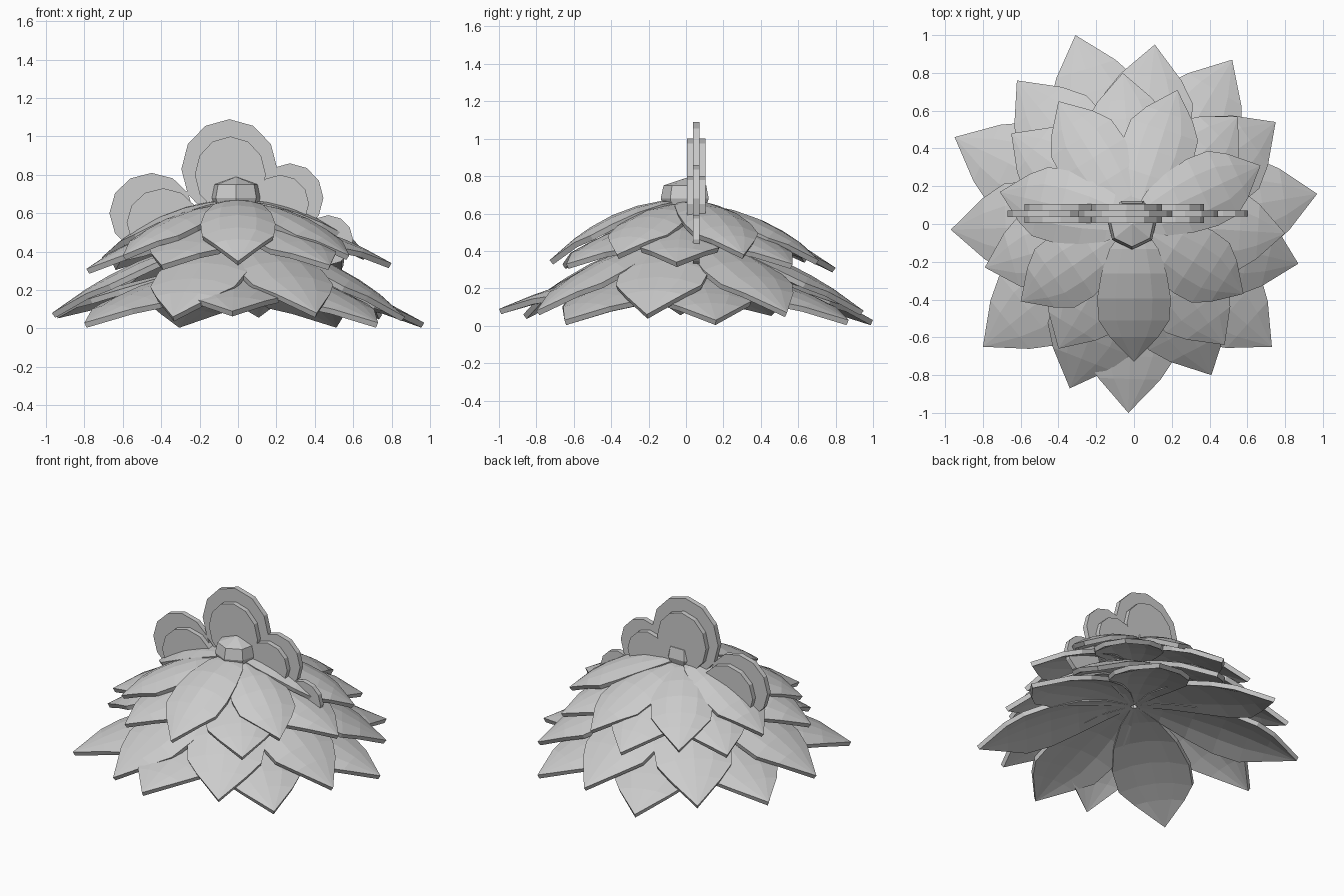
import bpy, bmesh
from math import sin, cos, pi, radians, atan2, hypot
from mathutils import Matrix

if "Cube" in bpy.data.objects:
    bpy.data.objects.remove(bpy.data.objects["Cube"])

# length fraction and half-width fraction along one leaf
OUTLINE = [(0.02, 0.10), (0.18, 0.50), (0.36, 0.82), (0.54, 1.0),
           (0.70, 0.96), (0.82, 0.66), (1.0, 0.0)]


def finish(bm, name):
    bmesh.ops.recalc_face_normals(bm, faces=bm.faces)
    me = bpy.data.meshes.new(name)
    bm.to_mesh(me)
    bm.free()
    ob = bpy.data.objects.new(name, me)
    bpy.context.collection.objects.link(ob)
    return ob


def leaf(name, a, length, base_z, tip_z, half_width, power, fullness):
    """Arched, pointed leaf running outward from the centre."""
    bm = bmesh.new()
    rows = []
    for t, w in OUTLINE:
        z = base_z - (base_z - tip_z) * t ** power
        if t < 0.6:
            w = w ** fullness
        row = []
        for u in ((-1, -0.5, 0, 0.5, 1) if w else (0,)):
            x, y = t * length, u * w * half_width
            row.append(bm.verts.new((x * cos(a) - y * sin(a),
                                     x * sin(a) + y * cos(a),
                                     z - 0.048 * (u * w) ** 2)))
        rows.append(row)
    for r0, r1 in zip(rows, rows[1:]):
        for i in range(4):
            if len(r1) == 1:
                bm.faces.new((r0[i], r1[0], r0[i + 1]))
            else:
                bm.faces.new((r0[i], r1[i], r1[i + 1], r0[i + 1]))
    ob = finish(bm, name)
    # make every leaf face up before thickening downwards
    if sum(p.normal.z for p in ob.data.polygons) < 0:
        ob.data.flip_normals()
    s = ob.modifiers.new("thickness", "SOLIDIFY")
    s.thickness = 0.03
    s.offset = -1
    return ob


# tiers: base height, half width, droop power, fullness, (tip x, y, z, base lift)
TIERS = [
    ("bottom_leaf", 0.325, 0.25, 1.9, 1.0,
     [(0.97, 0.16, 0.03, 0), (0.52, 0.87, 0.03, 0), (-0.31, 1.0, 0.03, 0),
      (-0.95, 0.46, 0.08, 0), (-0.80, -0.65, 0.03, 0), (-0.03, -1.0, 0.09, 0),
      (0.73, -0.65, 0.03, 0)]),
    ("lower_leaf", 0.47, 0.245, 1.9, 1.0,
     [(0.75, 0.54, 0.07, 0), (0.11, 0.95, 0.08, 0), (-0.62, 0.76, 0.08, 0),
      (-0.97, -0.03, 0.08, 0), (-0.34, -0.87, 0.06, 0), (0.41, -0.80, 0.08, 0),
      (0.87, -0.21, 0.06, 0)]),
    ("upper_leaf", 0.58, 0.22, 2.0, 1.0,
     [(0.80, -0.05, 0.34, 0), (0.55, 0.57, 0.33, 0), (-0.06, 0.80, 0.31, 0.02),
      (-0.65, 0.48, 0.33, 0), (-0.79, -0.23, 0.31, 0), (-0.40, -0.66, 0.33, 0),
      (0.48, -0.64, 0.33, 0)]),
    ("top_leaf", 0.67, 0.195, 2.2, 0.6,
     [(0.67, 0.31, 0.38, 0), (0.23, 0.71, 0.35, -.02), (-0.40, 0.65, 0.36, -.02),
      (-0.71, 0.17, 0.37, 0), (-0.60, -0.41, 0.38, -.02), (0.0, -0.73, 0.35, 0.005),
      (0.58, -0.37, 0.38, -.015)]),
]
for name, base, half, power, full, tips in TIERS:
    for i, (x, y, z, lift) in enumerate(tips):
        leaf(f"{name}_{i + 1}", atan2(y, x), hypot(x, y), base + lift, z, half, power, full)

# faceted seven-sided button at the crown
bm = bmesh.new()
rings = []
for r, z in ((0.11, 0.61), (0.135, 0.68), (0.12, 0.75)):
    rings.append([bm.verts.new((-0.01 + r * cos(-pi / 2 + k * 2 * pi / 7),
                                r * sin(-pi / 2 + k * 2 * pi / 7), z)) for k in range(7)])
for lo, hi in zip(rings, rings[1:]):
    for k in range(7):
        j = (k + 1) % 7
        bm.faces.new((lo[k], lo[j], hi[j], hi[k]))
apex = bm.verts.new((-0.01, 0, 0.79))
for k in range(7):
    bm.faces.new((rings[-1][k], rings[-1][(k + 1) % 7], apex))
bm.faces.new(rings[0][::-1])
finish(bm, "crown_button")


def disc(name, x, z, rx, rz, thickness):
    """Upright flat lobe, facing front and back."""
    bm = bmesh.new()
    bmesh.ops.create_cone(bm, cap_ends=True, segments=12, radius1=1, radius2=1, depth=thickness)
    bm.transform(Matrix.Translation((x, 0.055, z)) @ Matrix.Rotation(pi / 2, 4, 'X')
                 @ Matrix.Diagonal((rx, rz, 1, 1)))
    return finish(bm, name)


# upright crest: thin lobes with thicker raised pads on both sides
disc("crest_centre", -0.045, 0.83, 0.25, 0.26, 0.035)
disc("crest_centre_pad", -0.04, 0.80, 0.185, 0.20, 0.10)
disc("crest_left", -0.45, 0.60, 0.22, 0.21, 0.035)
disc("crest_left_pad", -0.39, 0.55, 0.19, 0.18, 0.10)
disc("crest_right", 0.27, 0.68, 0.175, 0.18, 0.035)
disc("crest_right_pad", 0.22, 0.65, 0.15, 0.15, 0.10)
disc("crest_small", 0.47, 0.46, 0.13, 0.13, 0.033)
